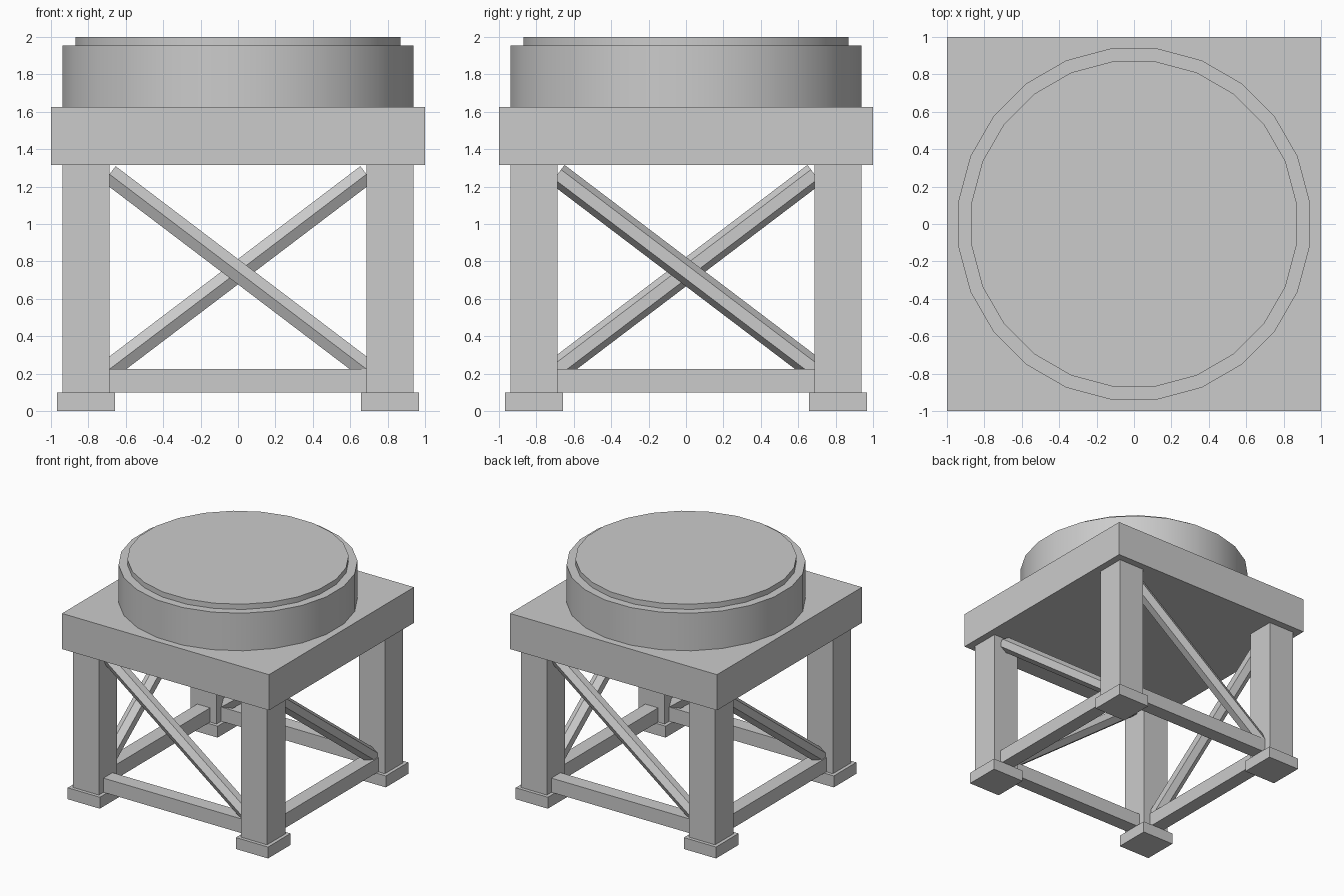
import bpy
import math
from mathutils import Vector

cube = bpy.data.objects.get("Cube")
if cube:
    bpy.data.objects.remove(cube, do_unlink=True)

grey = bpy.data.materials.new("plain_grey")
grey.use_nodes = True
colour = (0.6, 0.6, 0.6, 1)
grey.diffuse_color = colour
grey.node_tree.nodes["Principled BSDF"].inputs["Base Color"].default_value = colour

LEG = 0.8125        # distance of leg centres from the middle
LEG_HALF = 0.1255
FOOT_TOP = 0.1
RAIL_TOP = 0.224
DECK_BOTTOM = 1.315
DECK_TOP = 1.626
DRUM_TOP = 1.954


def finish(name):
    obj = bpy.context.object
    obj.name = name
    obj.data.materials.append(grey)
    return obj


def box(name, x, y, z0, z1, width, depth):
    bpy.ops.mesh.primitive_cube_add(size=1, location=(x, y, (z0 + z1) / 2))
    obj = finish(name)
    obj.scale = (width, depth, z1 - z0)
    bpy.ops.object.transform_apply(location=False, rotation=False, scale=True)
    return obj


def disc(name, flat_radius, z0, z1, sides=24):
    # Flat sides, not corners, face along the axes
    bpy.ops.mesh.primitive_cylinder_add(
        vertices=sides, radius=flat_radius / math.cos(math.pi / sides),
        depth=z1 - z0, location=(0, 0, (z0 + z1) / 2),
        rotation=(0, 0, math.pi / sides))
    obj = finish(name)
    bpy.ops.object.shade_smooth_by_angle(angle=math.radians(30))
    return obj


def brace(name, start, end):
    # Six-sided bar, tilted about a single axis
    a, b = Vector(start), Vector(end)
    d = b - a
    if abs(d.x) > abs(d.y):
        turn = (0, math.atan2(d.x, d.z), 0)
    else:
        turn = (-math.atan2(d.y, d.z), 0, 0)
    bpy.ops.mesh.primitive_cylinder_add(
        vertices=6, radius=0.0625, depth=d.length,
        location=(a + b) / 2, rotation=turn)
    return finish(name)


# Legs and feet
for x, side in ((-LEG, "right"), (LEG, "left")):
    for y, end in ((-LEG, "front"), (LEG, "back")):
        box(f"{end}_{side}_leg", x, y, FOOT_TOP, DECK_BOTTOM, 2 * LEG_HALF, 2 * LEG_HALF)
        box(f"{end}_{side}_foot", x, y, 0, FOOT_TOP, 0.31, 0.31)

# Lower rails and diagonal braces, each running high to low
inner = LEG - LEG_HALF
high, low = 1.266, RAIL_TOP
for s, end, side in ((-1, "front", "right"), (1, "back", "left")):
    p = s * LEG
    box(f"{end}_rail", 0, p, FOOT_TOP, RAIL_TOP, 2 * inner, 0.125)
    box(f"{side}_rail", p, 0, FOOT_TOP, RAIL_TOP, 0.125, 2 * inner)
    brace(f"{end}_brace", (s * inner, p, high), (-s * inner, p, low))
    brace(f"{side}_brace", (p, -s * inner, high), (p, s * inner, low))

# Square deck with the round drum and its raised lid
box("deck", 0, 0, DECK_BOTTOM, DECK_TOP, 2, 2)
disc("drum", 0.9385, DECK_TOP, DRUM_TOP)
disc("lid", 0.869, DRUM_TOP, 2)
